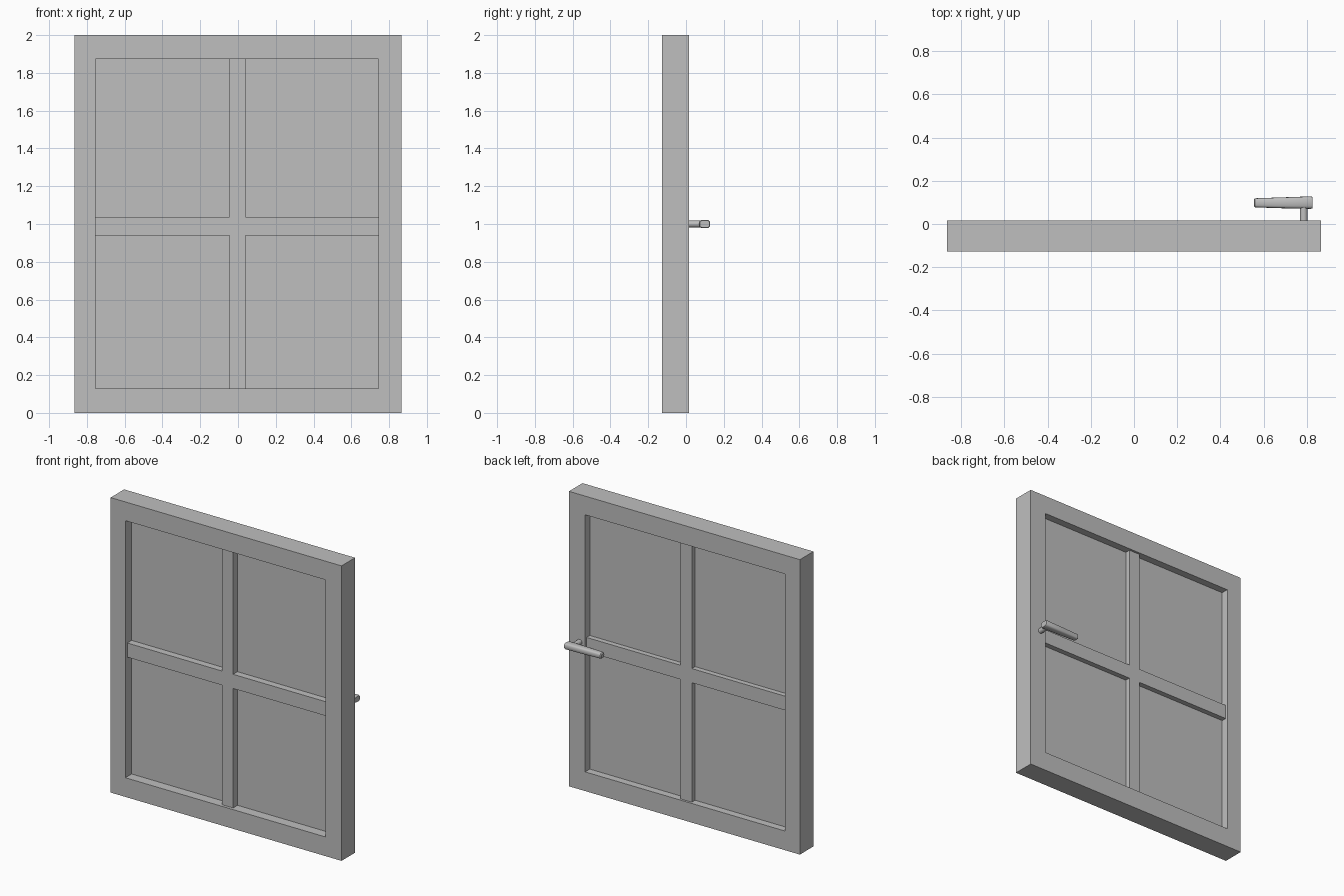
import bpy, bmesh, math
from mathutils import Matrix, Vector

cube = bpy.data.objects.get("Cube")
if cube:
    bpy.data.objects.remove(cube, do_unlink=True)

grey = bpy.data.materials.new("plain grey")
grey.use_nodes = True
grey.diffuse_color = (0.52, 0.52, 0.52, 1)
grey.node_tree.nodes["Principled BSDF"].inputs["Base Color"].default_value = grey.diffuse_color


def finish(name, bm, smooth=False):
    bmesh.ops.recalc_face_normals(bm, faces=bm.faces[:])
    mesh = bpy.data.meshes.new(name)
    bm.to_mesh(mesh)
    bm.free()
    mesh.materials.append(grey)
    ob = bpy.data.objects.new(name, mesh)
    bpy.context.collection.objects.link(ob)
    if smooth:
        bpy.ops.object.select_all(action='DESELECT')
        ob.select_set(True)
        bpy.context.view_layer.objects.active = ob
        bpy.ops.object.shade_smooth_by_angle(angle=math.radians(40))
    return ob


def box(name, x, y, z):
    bm = bmesh.new()
    bmesh.ops.create_cube(bm, size=1)
    for v in bm.verts:
        v.co = [(a + b) / 2 + c * (b - a) for (a, b), c in zip((x, y, z), v.co)]
    return finish(name, bm)


def rectangle(bm, x, y, z):
    return [bm.verts.new(c) for c in ((x[0], y, z[0]), (x[1], y, z[0]),
                                      (x[1], y, z[1]), (x[0], y, z[1]))]


OUT_X, OUT_Z = (-0.866, 0.866), (0, 2)
IN_X, IN_Z = (-0.755, 0.745), (0.13, 1.873)
FRONT, BACK = -0.128, 0.017

# Outer frame: one mitred ring with square sides
bm = bmesh.new()
loops = [rectangle(bm, OUT_X, FRONT, OUT_Z), rectangle(bm, OUT_X, BACK, OUT_Z),
         rectangle(bm, IN_X, BACK, IN_Z), rectangle(bm, IN_X, FRONT, IN_Z)]
for k in range(4):
    a, b = loops[k], loops[(k + 1) % 4]
    for i in range(4):
        j = (i + 1) % 4
        bm.faces.new((a[i], a[j], b[j], b[i]))
bmesh.ops.dissolve_limit(bm, angle_limit=0.01, verts=bm.verts[:], edges=[])
finish("window_frame", bm)

# Glass and crossing glazing bars
box("glass_pane", IN_X, (-0.061, -0.033), IN_Z)
BAR_Y = (FRONT + 0.02, BACK - 0.015)
box("horizontal_bar", IN_X, BAR_Y, (0.94, 1.036))
for name, z in (("lower_bar", (IN_Z[0], 0.94)), ("upper_bar", (1.036, IN_Z[1]))):
    box(name, (-0.045, 0.039), BAR_Y, z)

# Handle stem
bm = bmesh.new()
bmesh.ops.create_cone(bm, cap_ends=True, segments=16, radius1=0.018, radius2=0.018, depth=0.09,
                      matrix=Matrix.Translation((0.786, 0.055, 1)) @ Matrix.Rotation(math.pi / 2, 4, 'X'))
finish("handle_stem", bm, True)

# Handle lever: tapered rounded sections along x (x, centre y, half depth, half height)
sections = [(0.555, 0.098, 0.015, 0.013), (0.561, 0.098, 0.021, 0.019),
            (0.68, 0.098, 0.025, 0.021), (0.818, 0.099, 0.029, 0.022),
            (0.827, 0.099, 0.026, 0.019)]
bm = bmesh.new()
rings = []
for x, cy, hy, hz in sections:
    ring = []
    for i in range(16):
        t = math.tau * i / 16
        c, s = math.cos(t), math.sin(t)
        ring.append(bm.verts.new((x, cy + hy * math.copysign(abs(c) ** 0.6, c),
                                  1 + hz * math.copysign(abs(s) ** 0.6, s))))
    rings.append(ring)
for a, b in zip(rings, rings[1:]):
    for i in range(16):
        j = (i + 1) % 16
        bm.faces.new((a[i], a[j], b[j], b[i]))
bm.faces.new(rings[0])
bm.faces.new(rings[-1])
finish("handle_lever", bm, True)
